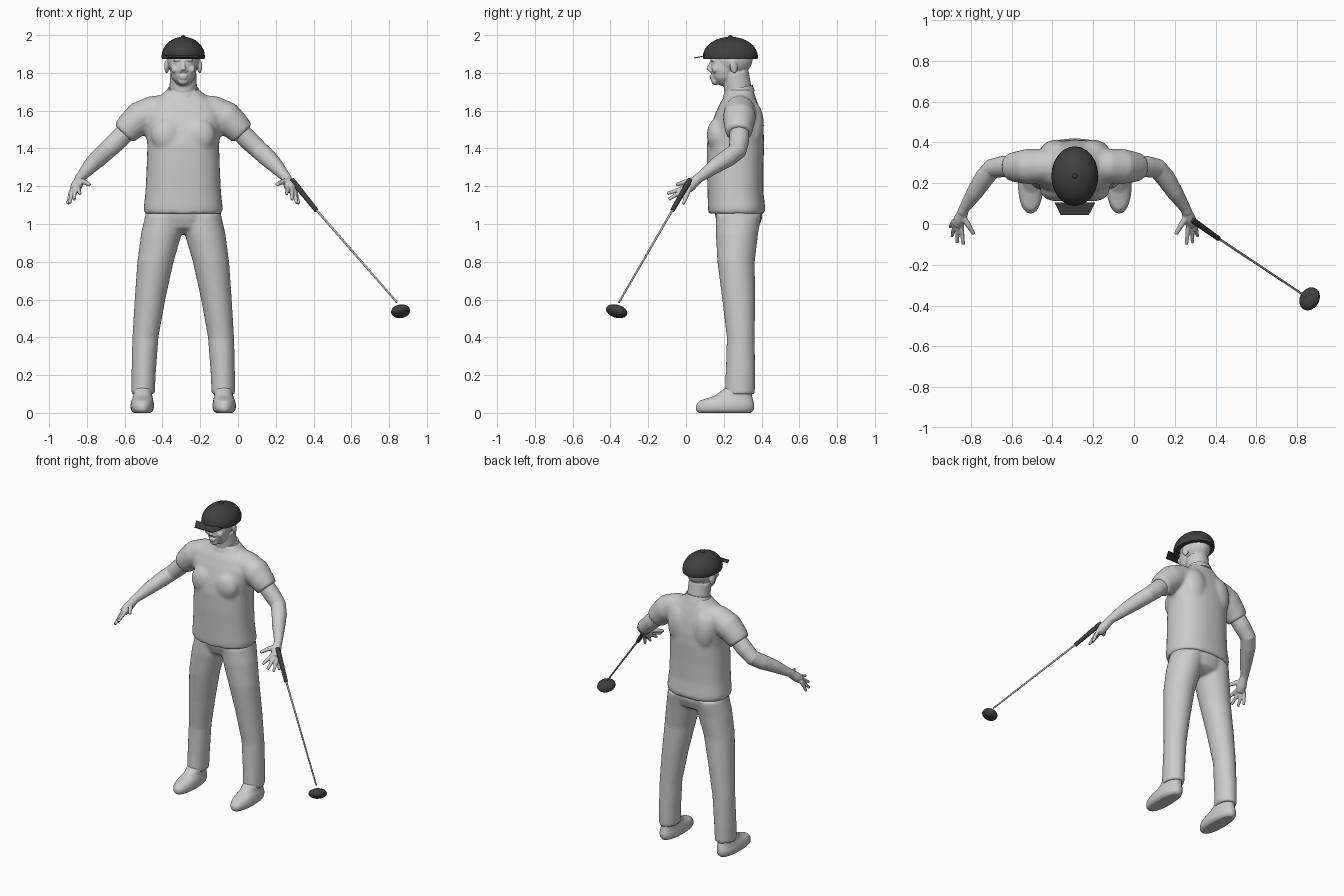
import bpy, bmesh, math
from mathutils import Vector, Matrix, Euler

if "Cube" in bpy.data.objects:
    bpy.data.objects.remove(bpy.data.objects["Cube"])
BODY_X = -0.29
SIDES = (1, -1)


def material(name, v):
    m = bpy.data.materials.new(name)
    m.use_nodes = True
    m.diffuse_color = (v, v, v, 1)
    m.node_tree.nodes["Principled BSDF"].inputs["Base Color"].default_value = (v, v, v, 1)
    return m


light = material("light grey", 0.6)
dark = material("charcoal", 0.05)
steel = material("steel grey", 0.45)


def skin_rings(bm, rings):
    """Bridge a list of point rings and close both ends."""
    vs = [[bm.verts.new(p) for p in r] for r in rings]
    n = len(vs[0])
    for a, b in zip(vs, vs[1:]):
        for i in range(n):
            j = (i + 1) % n
            bm.faces.new((a[i], a[j], b[j], b[i]))
    bm.faces.new(vs[0][::-1])
    bm.faces.new(vs[-1])


def stack(bm, sections, power=1.0, side=1, n=32):
    """Horizontal rounded sections: x, y, z, half width, half depth."""
    def soft(c):
        return math.copysign(abs(c) ** power, c)
    rings = []
    for x, y, z, rx, ry in sections:
        angles = [2 * math.pi * i / n for i in range(n)]
        rings.append([Vector((side * (x + rx * soft(math.cos(a))), y + ry * soft(math.sin(a)), z))
                      for a in angles])
    skin_rings(bm, rings)


def tube(bm, path, side=1, n=16):
    """Round tube along points: x, y, z, radius."""
    pts = [Vector((side * p[0], p[1], p[2])) for p in path]
    rings, prev, rot = [], Vector((0, 0, 1)), Matrix.Identity(3)
    for i, p in enumerate(pts):
        d = (pts[min(i + 1, len(pts) - 1)] - pts[max(i - 1, 0)]).normalized()
        rot = prev.rotation_difference(d).to_matrix() @ rot
        prev = d
        rings.append([p + rot @ Vector((math.cos(a), math.sin(a), 0)) * path[i][3]
                      for a in (2 * math.pi * k / n for k in range(n))])
    skin_rings(bm, rings)


def ball(bm, c, r, rot=(0, 0, 0)):
    m = Matrix.Translation(c) @ Euler(rot).to_matrix().to_4x4() @ Matrix.Diagonal((*r, 1))
    return bmesh.ops.create_uvsphere(bm, u_segments=24, v_segments=16, radius=1, matrix=m)["verts"]


def finish(bm, name, mat, x=BODY_X, voxel=0, relax=3):
    """Make the object; a voxel size fuses its pieces into one soft surface."""
    bmesh.ops.recalc_face_normals(bm, faces=bm.faces)
    me = bpy.data.meshes.new(name)
    bm.to_mesh(me)
    bm.free()
    ob = bpy.data.objects.new(name, me)
    bpy.context.collection.objects.link(ob)
    ob.location.x = x
    me.materials.append(mat)
    bpy.ops.object.select_all(action='DESELECT')
    bpy.context.view_layer.objects.active = ob
    ob.select_set(True)
    bpy.ops.object.shade_smooth_by_angle(angle=math.radians(40))
    if voxel:
        fuse = ob.modifiers.new("fuse", 'REMESH')
        fuse.mode, fuse.voxel_size, fuse.use_smooth_shade = 'VOXEL', voxel, True
        soft = ob.modifiers.new("soften", 'SMOOTH')
        soft.factor, soft.iterations = 0.5, relax
    return ob


# Shirt: torso, shoulder blades, chest and short sleeves
bm = bmesh.new()
stack(bm, [(0, .268, 1.055, .205, .148), (0, .268, 1.08, .21, .152), (0, .262, 1.17, .2, .148),
           (0, .26, 1.3, .194, .15), (0, .262, 1.42, .19, .152), (0, .268, 1.5, .2, .143),
           (0, .275, 1.58, .215, .122), (0, .28, 1.64, .18, .1), (0, .285, 1.68, .12, .08),
           (0, .285, 1.715, .082, .07)], power=.85)
for s in SIDES:
    ball(bm, (s * .09, .355, 1.52), (.08, .058, .13))
    ball(bm, (s * .085, .165, 1.47), (.085, .055, .09))
    tube(bm, [(.07, .288, 1.63, .06), (.15, .285, 1.6, .083), (.23, .282, 1.562, .088),
              (.28, .28, 1.515, .078), (.315, .28, 1.478, .069)], s)
finish(bm, "shirt", light, voxel=.011, relax=6)

# Collar band
bm = bmesh.new()
stack(bm, [(0, .28, 1.69, .092, .085), (0, .28, 1.715, .084, .076), (0, .28, 1.725, .08, .072)])
for v in bm.verts:
    v.co.z += (v.co.y - .3) * .2
finish(bm, "collar", light)

# Trousers: hips and two legs
bm = bmesh.new()
stack(bm, [(0, .28, .95, .1, .06), (0, .28, .98, .17, .105), (0, .28, 1.03, .2, .123),
           (0, .275, 1.1, .198, .13)])
for s in SIDES:
    stack(bm, [(.212, .285, .1, .062, .08), (.21, .288, .2, .064, .078), (.2, .29, .4, .069, .074),
               (.176, .279, .6, .081, .087), (.147, .265, .8, .096, .099),
               (.115, .27, .95, .108, .112), (.1, .28, 1.05, .1, .12)], side=s)
finish(bm, "trousers", light, voxel=.01, relax=4)

# Shoes with a heel and a sloping instep
for s, label in zip(SIDES, ("left", "right")):
    bm = bmesh.new()
    stack(bm, [(.217, .205, 0, .046, .14), (.217, .205, .015, .06, .154), (.217, .207, .04, .063, .156),
               (.216, .215, .065, .058, .142), (.214, .25, .09, .05, .1), (.212, .285, .14, .048, .065)],
          side=s, power=.9)
    finish(bm, label + "_shoe", light, voxel=.007, relax=4)

# Bare arms with open hands
for s, label in zip(SIDES, ("left", "right")):
    bm = bmesh.new()
    tube(bm, [(.26, .283, 1.53, .052), (.35, .282, 1.44, .053), (.405, .272, 1.388, .049),
              (.445, .225, 1.352, .048), (.49, .155, 1.308, .041), (.54, .08, 1.252, .027),
              (.553, .055, 1.236, .025)], s)
    tube(bm, [(.545, .065, 1.24, .025), (.563, .025, 1.205, .031), (.575, -.005, 1.18, .027)], s)
    for tip, base in (((.612, -.015, 1.105), (.594, .012, 1.172)),
                      ((.602, -.06, 1.108), (.588, -.004, 1.17)),
                      ((.577, -.092, 1.13), (.574, -.014, 1.178)),
                      ((.547, -.1, 1.16), (.556, -.014, 1.19))):
        tube(bm, [(.56, .025, 1.21, .014), (*base, .013), (*tip, .009)], s, 10)
    tube(bm, [(.553, .04, 1.23, .017), (.522, -.005, 1.222, .014), (.495, -.05, 1.208, .01)], s, 10)
    finish(bm, label + "_arm", light, voxel=.005, relax=3)

# Head: skull, jaw, face features, ears and neck
bm = bmesh.new()
tube(bm, [(0, .29, 1.64, .08), (0, .275, 1.71, .073), (0, .262, 1.8, .07)], n=24)
ball(bm, (0, .245, 1.875), (.086, .108, .095))
ball(bm, (0, .2, 1.83), (.071, .07, .1))
ball(bm, (0, .2, 1.79), (.064, .062, .05))
ball(bm, (0, .155, 1.757), (.028, .021, .022))
tube(bm, [(0, .139, 1.865, .009), (0, .127, 1.835, .011), (0, .121, 1.813, .015)])
ball(bm, (0, .134, 1.783), (.024, .01, .006))
ball(bm, (0, .136, 1.772), (.021, .01, .007))
for s in SIDES:
    ball(bm, (s * .03, .143, 1.868), (.026, .014, .008), (0, s * .15, s * .3))
    ball(bm, (s * .043, .155, 1.818), (.022, .018, .02))
    ball(bm, (s * .031, .15, 1.848), (.013, .013, .008))
    ball(bm, (s * .013, .132, 1.81), (.009, .011, .008))
    ball(bm, (s * .088, .252, 1.832), (.011, .021, .036), (.2, 0, s * .3))
finish(bm, "head", light, voxel=.005, relax=3)

# Cap: dome cut flat below, button and flat brim
bm = bmesh.new()
for v in ball(bm, (0, .235, 1.885), (.115, .146, .106)):
    v.co.z = max(v.co.z, 1.873)
finish(bm, "cap_dome", dark)
bm = bmesh.new()
ball(bm, (0, .235, 1.991), (.012, .012, .009))
finish(bm, "cap_button", dark)
bm = bmesh.new()
skin_rings(bm, [[(-.1, .105, z + .013), (.1, .105, z + .013), (.068, .043, z), (-.068, .043, z)]
                for z in (1.876, 1.881)])
finish(bm, "cap_brim", dark)

# Club: grip, thin shaft and rounded head
bm = bmesh.new()
tube(bm, [(.285, .02, 1.235, .013), (.3, .01, 1.215, .015), (.415, -.072, 1.072, .012)])
finish(bm, "club_grip", dark, x=0)
bm = bmesh.new()
tube(bm, [(.41, -.068, 1.08, .006), (.842, -.355, .585, .005)], n=12)
finish(bm, "club_shaft", steel, x=0)
bm = bmesh.new()
ball(bm, (.861, -.367, .538), (.049, .06, .033), (-.2, -.36, -.4))
finish(bm, "club_head", dark, x=0)
